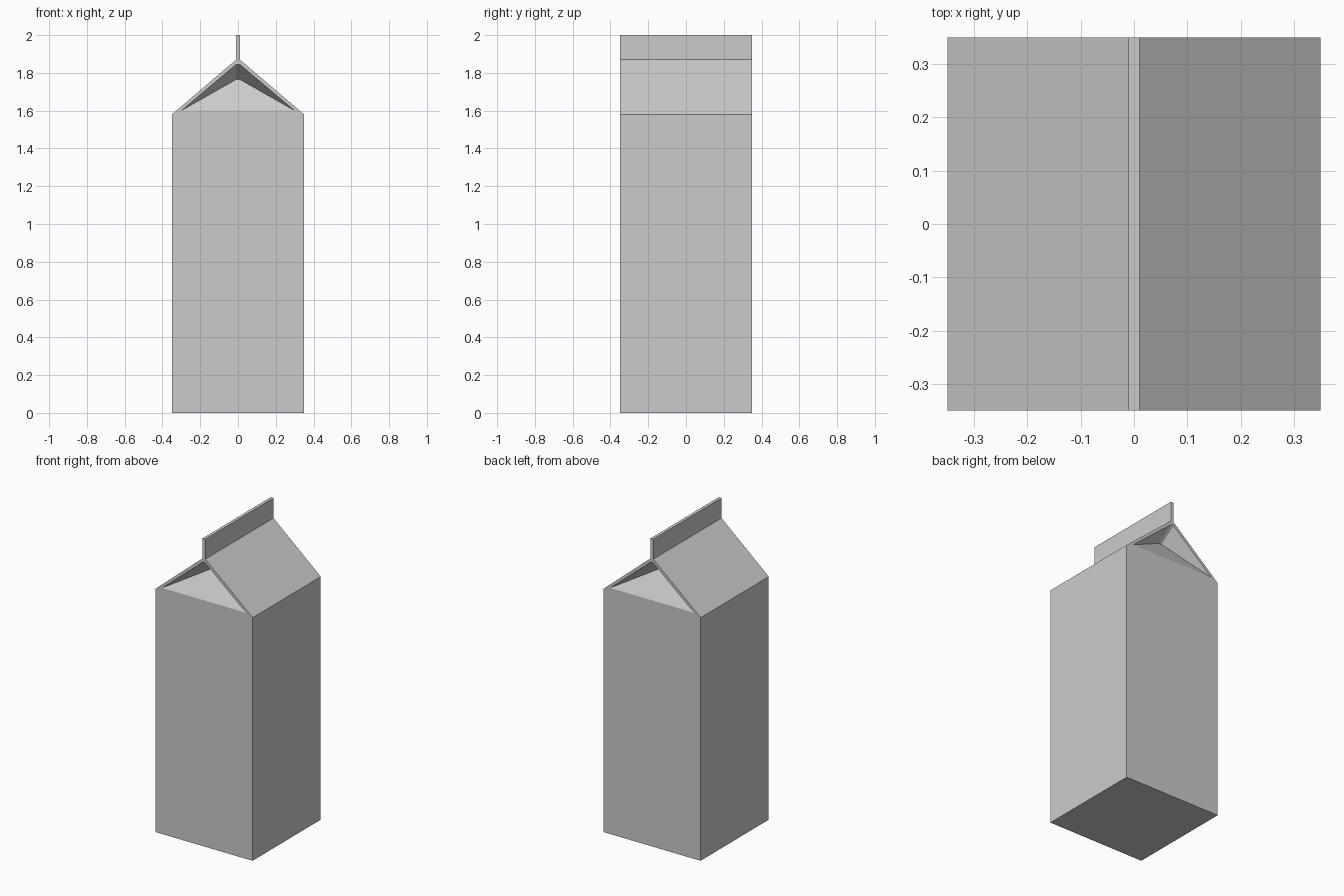
import bpy, bmesh

if "Cube" in bpy.data.objects:
    bpy.data.objects.remove(bpy.data.objects["Cube"])

HALF = 0.35        # half width and half depth
FOLD = 0.11        # how far the gable folds inward

# Outline seen from the front (x, z): base, eaves, ridge, sealed fin
right = [(0.35, 0), (0.35, 1.58), (0.01, 1.87), (0.01, 2.0)]
outline = right + [(-x, z) for x, z in reversed(right)]
# Rim of the gable opening, and the crease pushed into it
rim_points = [(0.3, 1.6), (0.01, 1.845), (-0.01, 1.845), (-0.3, 1.6)]
crease_points = [(0.01, 1.765), (-0.01, 1.765)]

bm = bmesh.new()


def ring(points, y):
    return [bm.verts.new((x, y, z)) for x, z in points]


ends = []
for side in (-1, 1):
    o = ring(outline, side * HALF)
    r = ring(rim_points, side * HALF)
    c = ring(crease_points, side * (HALF - FOLD))
    ends.append(o)

    # Lower wall and end of the fin
    bm.faces.new((o[0], o[1], o[6], o[7]))
    bm.faces.new((o[2], o[3], o[4], o[5]))

    # Flat border around the gable opening
    border = [o[1], o[2], o[5], o[6]]
    for i in range(4):
        j = (i + 1) % 4
        bm.faces.new((border[i], border[j], r[j], r[i]))

    # Folded gable: sloping panel, two side flaps, narrow spine
    bm.faces.new((r[0], c[0], c[1], r[3]))
    bm.faces.new((r[0], r[1], c[0]))
    bm.faces.new((r[3], c[1], r[2]))
    bm.faces.new((r[1], r[2], c[1], c[0]))

# Long sides, roof slopes, fin sides and base
front, back = ends
for i in range(8):
    j = (i + 1) % 8
    bm.faces.new((front[i], front[j], back[j], back[i]))

bmesh.ops.recalc_face_normals(bm, faces=bm.faces[:])
mesh = bpy.data.meshes.new("carton")
bm.to_mesh(mesh)
bm.free()
carton = bpy.data.objects.new("carton", mesh)
bpy.context.collection.objects.link(carton)
